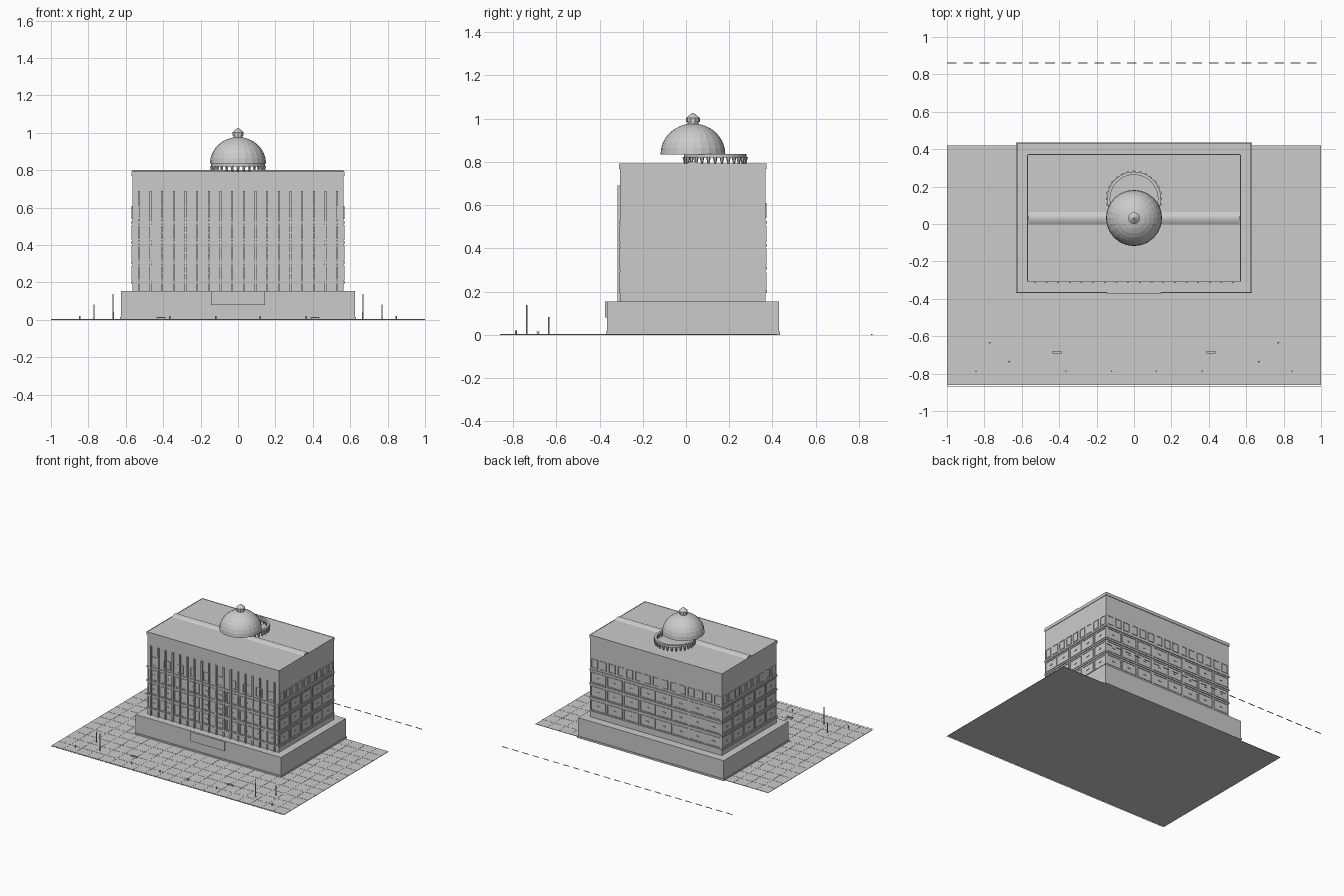
import bpy, bmesh, math
from mathutils import Matrix, Vector

cube = bpy.data.objects.get("Cube")
if cube:
    bpy.data.objects.remove(cube, do_unlink=True)

stone = bpy.data.materials.new("pale grey stone")
stone.use_nodes = True
GREY = (0.6, 0.6, 0.6, 1)
stone.diffuse_color = GREY
stone.node_tree.nodes["Principled BSDF"].inputs["Base Color"].default_value = GREY

HALF_X, FRONT, BACK = 0.565, -0.305, 0.368
MID_Y = (FRONT + BACK) / 2
HALF_Y = (BACK - FRONT) / 2
BASE_TOP, ROOF = 0.155, 0.79


def finish(name, bm):
    mesh = bpy.data.meshes.new(name)
    bm.to_mesh(mesh)
    bm.free()
    mesh.materials.append(stone)
    obj = bpy.data.objects.new(name, mesh)
    bpy.context.collection.objects.link(obj)
    return obj


def box(bm, x0, x1, y0, y1, z0, z1):
    centre = Vector((x0 + x1, y0 + y1, z0 + z1)) / 2
    size = Matrix.Diagonal((x1 - x0, y1 - y0, z1 - z0, 1))
    bmesh.ops.create_cube(bm, size=1, matrix=Matrix.Translation(centre) @ size)


def cone(bm, x, y, z0, z1, r0, r1, sides):
    bmesh.ops.create_cone(bm, cap_ends=True, segments=sides, radius1=r0, radius2=r1,
                          depth=z1 - z0, matrix=Matrix.Translation((x, y, (z0 + z1) / 2)))


def wall_box(bm, side, u, z, w, h, depth):
    """Block standing out from one wall, centred at u along it and at height z."""
    z0, z1 = z - h / 2, z + h / 2
    a, b = u - w / 2, u + w / 2
    if side == "front":
        box(bm, a, b, FRONT - depth, FRONT, z0, z1)
    elif side == "back":
        box(bm, a, b, BACK, BACK + depth, z0, z1)
    elif side == "left":
        box(bm, HALF_X, HALF_X + depth, MID_Y + a, MID_Y + b, z0, z1)
    else:
        box(bm, -HALF_X - depth, -HALF_X, MID_Y + a, MID_Y + b, z0, z1)


def window(bm, side, u, z, w, h):
    """Thin four-bar frame with a small latch in the middle."""
    bar, depth = 0.005, 0.004
    for s in (-1, 1):
        wall_box(bm, side, u + s * (w - bar) / 2, z, bar, h, depth)
        wall_box(bm, side, u, z + s * (h - bar) / 2, w, bar, depth)


# Paved plaza
bm = bmesh.new()
box(bm, -1, 1, -0.86, 0.42, 0, 0.003)
finish("plaza", bm)
bm = bmesh.new()
for i in range(-9, 10):
    box(bm, i * 0.1 - 0.002, i * 0.1 + 0.002, -0.86, 0.42, 0.003, 0.004)
for i in range(13):
    y = 0.33 - i * 0.1
    box(bm, -1, 1, y - 0.002, y + 0.002, 0.003, 0.004)
finish("paving_joints", bm)

# Dashed road line behind the building
bm = bmesh.new()
for i in range(23):
    x = -1 + i * 0.0875
    box(bm, x, min(x + 0.052, 1), 0.857, 0.863, 0, 0.003)
finish("road_line", bm)

# Base storey with a foot course and an entrance panel
bm = bmesh.new()
box(bm, -0.625, 0.625, -0.365, 0.43, 0, BASE_TOP)
finish("base_storey", bm)
bm = bmesh.new()
box(bm, -0.63, 0.63, -0.37, 0.435, 0, 0.014)
finish("foot_course", bm)
bm = bmesh.new()
box(bm, -0.145, 0.145, -0.374, -0.365, 0.08, 0.153)
finish("entrance_panel", bm)

# Main block and cornice
bm = bmesh.new()
box(bm, -HALF_X, HALF_X, FRONT, BACK, BASE_TOP, ROOF)
finish("main_block", bm)
bm = bmesh.new()
for side, length in (("front", 2 * HALF_X), ("back", 2 * HALF_X),
                     ("left", 2 * HALF_Y), ("right", 2 * HALF_Y)):
    wall_box(bm, side, 0, 0.78, length + 0.008, 0.024, 0.004)
finish("cornice", bm)

# Roof ridge across the width
bm = bmesh.new()
profile = [(-0.003 + 0.068 * i / 6, ROOF + 0.012 * math.sin(math.pi * i / 6)) for i in range(7)]
face = bm.faces.new([bm.verts.new((-HALF_X, y, z)) for y, z in profile])
ext = bmesh.ops.extrude_face_region(bm, geom=[face])
bmesh.ops.translate(bm, vec=(2 * HALF_X, 0, 0),
                    verts=[v for v in ext["geom"] if isinstance(v, bmesh.types.BMVert)])
bmesh.ops.recalc_face_normals(bm, faces=bm.faces)
finish("roof_ridge", bm)

# Floor ledges and windows on all four walls
ledges, frames, latches = bmesh.new(), bmesh.new(), bmesh.new()
layout = {"front": (HALF_X, 10, 10), "back": (HALF_X, 15, 8),
          "left": (HALF_Y, 9, 5), "right": (HALF_Y, 9, 5)}
for side, (half, small, wide) in layout.items():
    for floor in range(4):
        wall_box(ledges, side, 0, 0.2 + floor * 0.107, 2 * half, 0.012, 0.006)
    step = 2 * half / small
    for i in range(small):
        window(frames, side, -half + step * (i + 0.5), 0.575, 0.055, 0.07)
    step = 2 * half / wide
    for i in range(wide):
        u = -half + step * (i + 0.5)
        for floor in range(3):
            z = 0.25 + floor * 0.108
            window(frames, side, u, z, step * 0.92, 0.08)
            wall_box(latches, side, u, z, 0.022, 0.008, 0.004)
finish("floor_ledges", ledges)
finish("window_frames", frames)
finish("window_latches", latches)

# Tall vertical fins on the front
bm = bmesh.new()
for i in range(18):
    wall_box(bm, "front", -0.53 + i * 1.06 / 17, 0.4225, 0.011, 0.535, 0.011)
finish("front_fins", bm)

# Ring of tapered supports behind the dome
RING_Y, RING_R = 0.135, 0.14
bm = bmesh.new()
profile = [(RING_R - 0.012, 0.82), (RING_R + 0.005, 0.82),
           (RING_R + 0.005, 0.836), (RING_R - 0.012, 0.836)]
verts = [bm.verts.new((r, RING_Y, z)) for r, z in profile]
edges = [bm.edges.new((verts[i], verts[(i + 1) % 4])) for i in range(4)]
bmesh.ops.spin(bm, geom=verts + edges, cent=(0, RING_Y, 0), axis=(0, 0, 1),
               angle=math.tau, steps=32, use_merge=True)
bmesh.ops.remove_doubles(bm, verts=bm.verts, dist=0.0001)
bmesh.ops.translate(bm, vec=(-0, 0, 0), verts=bm.verts)
bmesh.ops.recalc_face_normals(bm, faces=bm.faces)
finish("support_ring", bm)
bm = bmesh.new()
for i in range(28):
    a = math.tau * i / 28
    cone(bm, RING_R * math.cos(a), RING_Y + RING_R * math.sin(a), ROOF, 0.822, 0.004, 0.011, 6)
finish("ring_supports", bm)

# Faceted dome with a lantern on top
DOME_Y, DOME_Z, DOME_R = 0.032, 0.835, 0.15
bm = bmesh.new()
bmesh.ops.create_uvsphere(bm, u_segments=24, v_segments=16, radius=DOME_R)
bmesh.ops.bisect_plane(bm, geom=bm.verts[:] + bm.edges[:] + bm.faces[:], plane_co=(0, 0, 0),
                       plane_no=(0, 0, -1), clear_outer=True)
bmesh.ops.holes_fill(bm, edges=[e for e in bm.edges if e.is_boundary])
bmesh.ops.transform(bm, verts=bm.verts,
                    matrix=Matrix.Translation((0, DOME_Y, DOME_Z)) @ Matrix.Diagonal((1, 1, 0.95, 1)))
bmesh.ops.recalc_face_normals(bm, faces=bm.faces)
finish("dome", bm)
bm = bmesh.new()
cone(bm, 0, DOME_Y, 0.965, 0.985, 0.026, 0.026, 10)
cone(bm, 0, DOME_Y, 0.985, 1.003, 0.032, 0.032, 10)
cone(bm, 0, DOME_Y, 1.003, 1.027, 0.032, 0.003, 10)
finish("dome_lantern", bm)

# Lamp posts, bollards and benches on the plaza
posts, bollards, benches = bmesh.new(), bmesh.new(), bmesh.new()
for s in (-1, 1):
    cone(posts, s * 0.668, -0.737, 0, 0.137, 0.004, 0.003, 8)
    cone(posts, s * 0.77, -0.635, 0, 0.082, 0.004, 0.003, 8)
    for x in (0.12, 0.365, 0.845):
        cone(bollards, s * x, -0.787, 0, 0.02, 0.004, 0.004, 8)
    x = s * 0.412
    box(benches, x - 0.025, x + 0.025, -0.692, -0.678, 0.01, 0.014)
    for d in (-0.02, 0.02):
        box(benches, x + d - 0.002, x + d + 0.002, -0.69, -0.68, 0.003, 0.01)
finish("lamp_posts", posts)
finish("bollards", bollards)
finish("benches", benches)
